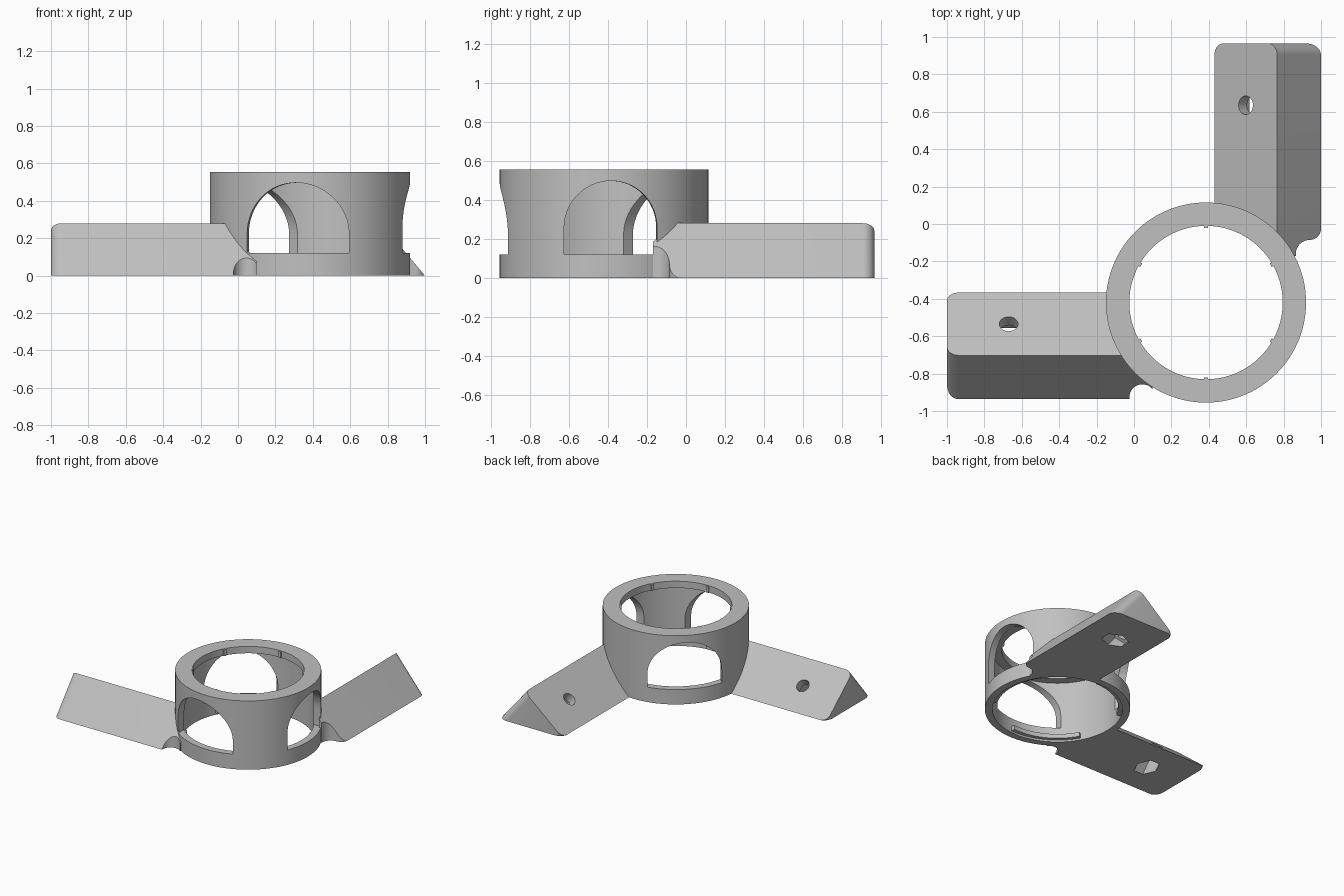
import bpy, bmesh, math
from mathutils import Vector

cube = bpy.data.objects.get("Cube")
if cube:
    bpy.data.objects.remove(cube, do_unlink=True)

grey = bpy.data.materials.new("plain_grey")
grey.use_nodes = True
COLOUR = (0.53, 0.53, 0.53, 1)
grey.diffuse_color = COLOUR
grey.node_tree.nodes["Principled BSDF"].inputs["Base Color"].default_value = COLOUR

CX, CY = 0.385, -0.42          # ring centre
R_OUT, R_WALL, R_LIP = 0.535, 0.48, 0.41
HEIGHT, LIP_Z = 0.555, 0.5


def finish(bm, name):
    bmesh.ops.recalc_face_normals(bm, faces=bm.faces)
    mesh = bpy.data.meshes.new(name)
    bm.to_mesh(mesh)
    bm.free()
    mesh.materials.append(grey)
    obj = bpy.data.objects.new(name, mesh)
    bpy.context.collection.objects.link(obj)
    return obj


def prism(name, points, vector):
    bm = bmesh.new()
    face = bm.faces.new([bm.verts.new(p) for p in points])
    out = bmesh.ops.extrude_face_region(bm, geom=[face])
    verts = [v for v in out["geom"] if isinstance(v, bmesh.types.BMVert)]
    bmesh.ops.translate(bm, verts=verts, vec=vector)
    return finish(bm, name)


def arc(cx, cy, r, start, end, n):
    angles = [math.radians(start + (end - start) * i / n) for i in range(n + 1)]
    return [(cx + r * math.cos(a), cy + r * math.sin(a)) for a in angles]


def cut(obj, cutter):
    mod = obj.modifiers.new("cut", "BOOLEAN")
    mod.operation, mod.solver, mod.object = "DIFFERENCE", "EXACT", cutter
    deps = bpy.context.evaluated_depsgraph_get()
    mesh = bpy.data.meshes.new_from_object(obj.evaluated_get(deps))
    obj.modifiers.clear()
    obj.data = mesh
    bpy.data.objects.remove(cutter, do_unlink=True)


def smooth(obj):
    bpy.ops.object.select_all(action="DESELECT")
    obj.select_set(True)
    bpy.context.view_layer.objects.active = obj
    bpy.ops.object.shade_smooth_by_angle(angle=math.radians(30))


# Ring with an inward lip at the top
bm = bmesh.new()
section = [(R_WALL, 0), (R_OUT, 0), (R_OUT, HEIGHT), (R_LIP, HEIGHT),
           (R_LIP, LIP_Z), (R_WALL, LIP_Z)]
verts = [bm.verts.new((CX + r, CY, z)) for r, z in section]
edges = [bm.edges.new((verts[i - 1], verts[i])) for i in range(len(verts))]
bmesh.ops.spin(bm, geom=verts + edges, cent=(CX, CY, 0), axis=(0, 0, 1),
               angle=math.tau, steps=120, use_merge=False)
bmesh.ops.remove_doubles(bm, verts=bm.verts, dist=0.0005)
ring = finish(bm, "ring")

# Three arched windows: direction and width
for angle, width in ((262, 0.55), (4, 0.477), (133, 0.55)):
    a, half = math.radians(angle), width / 2
    out, side = Vector((math.cos(a), math.sin(a), 0)), Vector((-math.sin(a), math.cos(a), 0))
    outline = [(-half, 0.12), (half, 0.12)] + arc(0, 0.497 - half, half, 0, 180, 32)
    base = Vector((CX, CY, 0)) + out * 0.2
    cut(ring, prism("window_cutter", [base + side * s + Vector((0, 0, z)) for s, z in outline],
                    out * 0.6))
smooth(ring)

# Small ribs inside the lip
for i in range(6):
    mid = 30 + 60 * i
    pts = arc(CX, CY, R_LIP + 0.01, mid - 1.5, mid + 1.5, 2) + \
        arc(CX, CY, R_LIP - 0.01, mid + 1.5, mid - 1.5, 2)
    prism(f"lip_rib_{i + 1}", [(x, y, LIP_Z) for x, y in pts], (0, 0, HEIGHT - LIP_Z - 0.002))

# Curved locking tabs inside the foot of the ring
for i, mid in enumerate((2, 122, 242)):
    pts = arc(CX, CY, R_WALL + 0.01, mid - 33, mid + 33, 20) + \
        arc(CX, CY, R_WALL - 0.03, mid + 33, mid - 33, 20)
    smooth(prism(f"locking_tab_{i + 1}", [(x, y, 0.015) for x, y in pts], (0, 0, 0.035)))


# Wedge arms: l runs along the arm, w across it from its back edge
APEX, WIDTH, TOP, TIP = 0.335, 0.569, 0.28, 1.385
SLOPE = math.hypot(APEX, TOP)
UP = (APEX / SLOPE, TOP / SLOPE)        # up the back face
DOWN = (TOP / SLOPE, -APEX / SLOPE)     # into the arm, square to the back face


def arm(name, place, start, scoop):
    def on_face(l, s, depth=0.0):
        return Vector(place(l, UP[0] * s + DOWN[0] * depth, UP[1] * s + DOWN[1] * depth))

    inward = on_face(0, 0, 1) - on_face(0, 0)
    r = 0.06
    outline = [(start, SLOPE), (start, 0)] + arc(TIP - r, r, r, -90, 0, 10) + \
        arc(TIP - r, SLOPE - r, r, 0, 90, 10)
    body = prism(name, [on_face(l, s) for l, s in outline], inward * 0.45)

    # flat underside
    floor = [(0, -1), (2, -1), (2, 2), (0, 2)]
    cut(body, prism("floor_cutter", [place(l, w, -1) for l, w in floor], (0, 0, 1)))
    # clearance for the ring
    circle = arc(CX, CY, R_OUT - 0.012, 0, 357, 119)
    cut(body, prism("ring_cutter", [(x, y, -0.1) for x, y in circle], (0, 0, 1)))
    # scoop where the front edge meets the ring
    cut(body, prism("scoop_cutter", [place(l, w, -0.1) for w, l in scoop], (0, 0, 1)))
    # screw hole with a hexagonal nut pocket
    for radius, sides, depth in ((0.05, 32, -0.05), (0.085, 6, 0.07)):
        hole = arc(1.055, SLOPE / 2, radius, 0, 360 - 360 / sides, sides - 1)
        cut(body, prism("hole_cutter", [on_face(l, s, depth) for l, s in hole], inward * 0.4))
    smooth(body)


arm("right_arm", lambda l, w, z: (CX - l, -0.367 - w, z), 0.285,
    arc(0.56, 0.34, 0.07, 0, 350, 35))
arm("back_arm", lambda l, w, z: (0.43 + w, CY + l, z), 0.25,
    [(0.435, 0.2)] + arc(0.51, 0.26, 0.075, 180, 90, 12) +
    arc(0.51, 0.395, 0.06, -90, 0, 10) + [(0.7, 0.395), (0.7, 0.2)])
